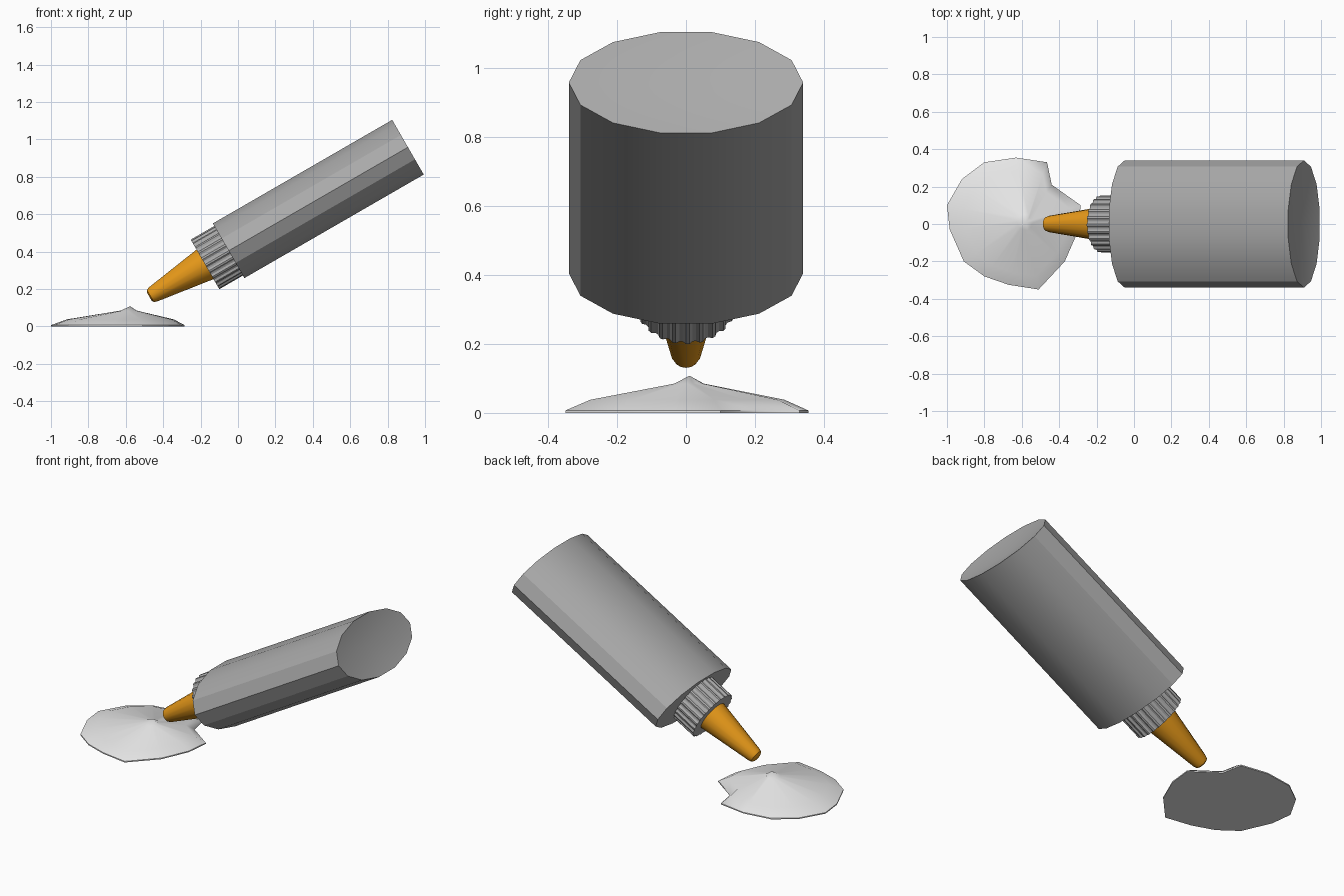
import bpy, bmesh, math
from mathutils import Vector

if "Cube" in bpy.data.objects:
    bpy.data.objects.remove(bpy.data.objects["Cube"])

ORIGIN = Vector((-0.05, 0, 0.405))            # centre of the bottle's shoulder
AXIS = Vector((math.cos(math.pi / 6), 0, 0.5))  # bottle leans 30 degrees
UP = Vector((-0.5, 0, math.cos(math.pi / 6)))
SIDE = Vector((0, 1, 0))


def material(name, rgb):
    m = bpy.data.materials.new(name)
    m.diffuse_color = (*rgb, 1)
    m.use_nodes = True
    m.node_tree.nodes["Principled BSDF"].inputs["Base Color"].default_value = m.diffuse_color
    return m


def skin(name, rings, mat, angle=30):
    """Join rings of points into a closed skin; one-point rings become tips."""
    bm = bmesh.new()
    loops = [[bm.verts.new(p) for p in r] for r in rings]
    for a, b in zip(loops, loops[1:]):
        n = max(len(a), len(b))
        for i in range(n):
            j = (i + 1) % n
            if len(a) == 1:
                bm.faces.new((a[0], b[j], b[i]))
            elif len(b) == 1:
                bm.faces.new((a[i], a[j], b[0]))
            else:
                bm.faces.new((a[i], a[j], b[j], b[i]))
    for end in (loops[0], loops[-1]):
        if len(end) > 2:
            bm.faces.new(end)
    bmesh.ops.recalc_face_normals(bm, faces=bm.faces)
    me = bpy.data.meshes.new(name)
    bm.to_mesh(me)
    bm.free()
    me.materials.append(mat)
    ob = bpy.data.objects.new(name, me)
    bpy.context.collection.objects.link(ob)
    bpy.ops.object.select_all(action='DESELECT')
    ob.select_set(True)
    bpy.context.view_layer.objects.active = ob
    bpy.ops.object.shade_smooth_by_angle(angle=math.radians(angle))
    return ob


def ring(s, ry, rz, n, rib=0):
    """Ellipse across the bottle axis at distance s; rib cuts alternate points in."""
    pts = []
    for i in range(n):
        a = 2 * math.pi * i / n
        k = 1 - rib * (i // 2 % 2)
        pts.append(ORIGIN + AXIS * s + SIDE * (ry * k * math.cos(a)) + UP * (rz * k * math.sin(a)))
    return pts


grey = material("bottle grey", (0.40, 0.40, 0.40))
orange = material("nozzle orange", (0.80, 0.32, 0.01))
white = material("glue white", (0.80, 0.80, 0.80))

# Flattened oval bottle with a slightly dished base
skin("bottle", [ring(0, 0.34, 0.173, 14), ring(1.107, 0.34, 0.173, 14),
                [ORIGIN + AXIS * 1.075]], grey)

# Ribbed collar
skin("collar", [ring(-0.146, 0.153, 0.153, 96, 0.05), ring(0.005, 0.153, 0.153, 96, 0.05)], grey, 20)

# Tapered nozzle with a rounded tip
skin("nozzle", [ring(s, r, r, 16) for s, r in
                ((-0.14, 0.092), (-0.465, 0.044), (-0.483, 0.038), (-0.49, 0.026))], orange, 40)

# Glue puddle: irregular outline rising to a small peak
outline = [(-1.0, 0.1), (-0.92, 0.24), (-0.8, 0.33), (-0.63, 0.355), (-0.465, 0.33),
           (-0.44, 0.21), (-0.285, 0.1), (-0.30, -0.04), (-0.37, -0.2), (-0.51, -0.35),
           (-0.67, -0.325), (-0.8, -0.28), (-0.91, -0.2), (-0.985, -0.03)]
peak = Vector((-0.577, 0.01, 0))


def puddle_ring(scale, z):
    return [peak + (Vector((x, y, 0)) - peak) * scale + Vector((0, 0, z)) for x, y in outline]


skin("glue_puddle", [puddle_ring(1, 0), puddle_ring(1, 0.007), puddle_ring(0.8, 0.038),
                     puddle_ring(0.12, 0.085), [peak + Vector((0, 0, 0.108))]], white, 50)
